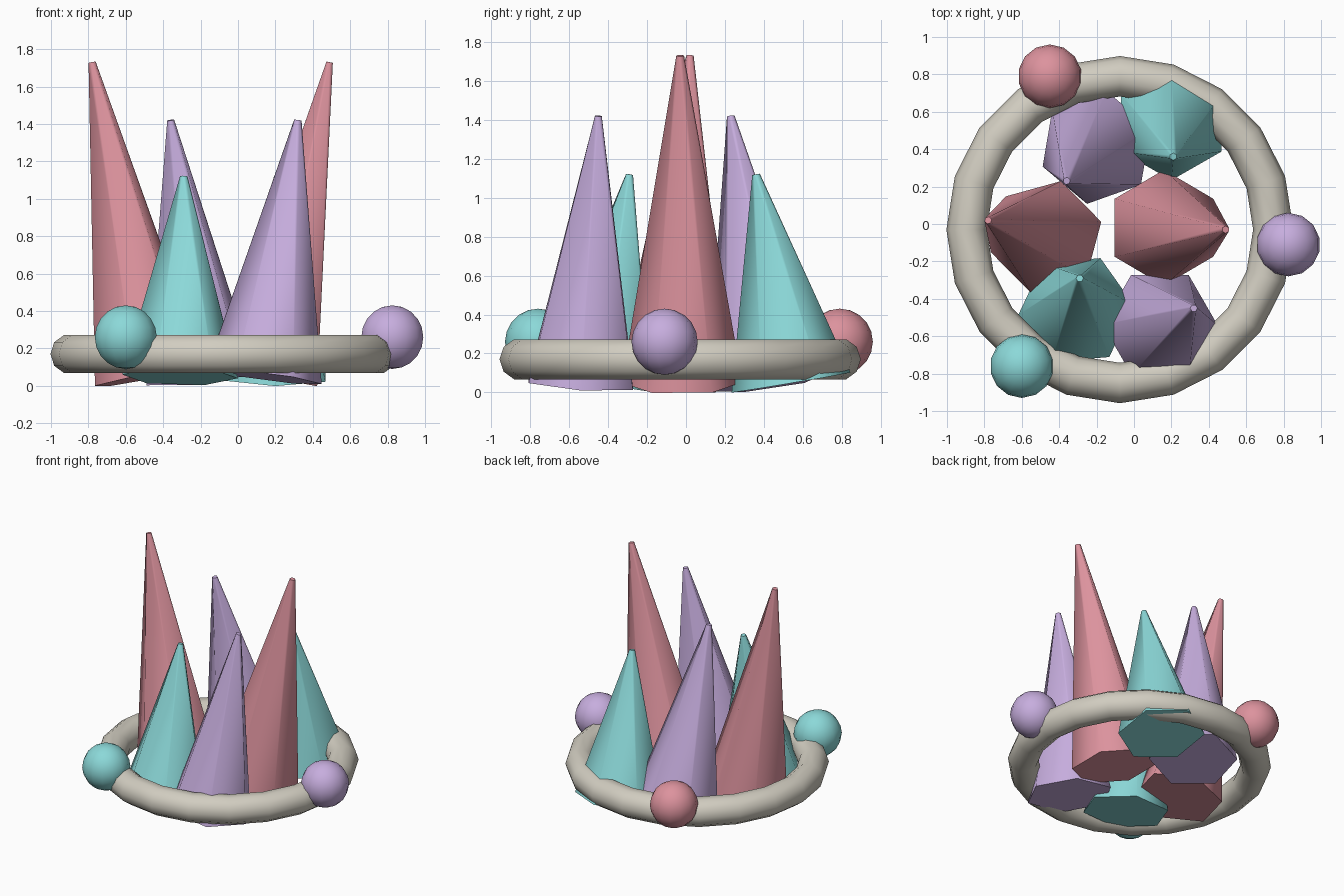
import bpy, math
from mathutils import Vector

cube = bpy.data.objects.get("Cube")
if cube:
    bpy.data.objects.remove(cube, do_unlink=True)


def material(name, rgb):
    m = bpy.data.materials.new(name)
    m.use_nodes = True
    m.diffuse_color = (*rgb, 1)
    m.node_tree.nodes["Principled BSDF"].inputs["Base Color"].default_value = (*rgb, 1)
    return m


pink = material("rose pink", (0.72, 0.29, 0.34))
lilac = material("lilac", (0.57, 0.42, 0.73))
teal = material("teal", (0.26, 0.69, 0.69))
stone = material("warm stone", (0.64, 0.61, 0.53))


def finish(name, mat, angle=180):
    ob = bpy.context.object
    ob.name = name
    ob.data.materials.append(mat)
    bpy.ops.object.shade_smooth_by_angle(angle=math.radians(angle))
    return ob


def spike(name, mat, base, tip, spin, radius=0.31):
    """Six-sided leaning cone; its base is square to its axis and touches z = 0."""
    top = Vector(tip)
    foot = Vector((*base, 0.05))
    axis = top - foot
    bpy.ops.mesh.primitive_cone_add(vertices=6, radius1=radius, radius2=0.02,
                                    depth=axis.length)
    ob = finish(name, mat, 65)
    # primitive corners start on +y, so spin is measured from there
    turn = Vector((0, 0, 1)).rotation_difference(axis)
    spun = turn.to_matrix() @ Vector((0, 0, 1)).to_track_quat('Z', 'Y').to_matrix()
    ob.data.transform(spun.to_4x4() @ rotation_z(spin))
    ob.location = (top + foot) / 2


def rotation_z(degrees):
    from mathutils import Matrix
    return Matrix.Rotation(math.radians(degrees - 90), 4, 'Z')


# Base ring
bpy.ops.mesh.primitive_torus_add(major_segments=20, minor_segments=10,
                                 major_radius=0.82, minor_radius=0.108,
                                 location=(-0.075, -0.03, 0.17))
finish("base_ring", stone)

# Leaning spikes
spike("left_tall_spike", pink, (0.16, -0.02), (0.49, -0.03, 1.73), 30)
spike("right_tall_spike", pink, (-0.47, -0.07), (-0.78, 0.02, 1.73), 15)
spike("front_middle_spike", lilac, (0.14, -0.54), (0.32, -0.45, 1.42), 0)
spike("back_middle_spike", lilac, (-0.2, 0.41), (-0.36, 0.23, 1.42), 20)
spike("front_short_spike", teal, (-0.31, -0.46), (-0.29, -0.29, 1.12), 5)
spike("back_short_spike", teal, (0.2, 0.54), (0.21, 0.36, 1.12), 30)

# Balls on the ring
for name, mat, x, y in (("back_ball", pink, -0.45, 0.79),
                        ("left_ball", lilac, 0.825, -0.11),
                        ("front_ball", teal, -0.6, -0.76)):
    bpy.ops.mesh.primitive_uv_sphere_add(segments=14, ring_count=10, radius=0.17,
                                         location=(x, y, 0.26))
    finish(name, mat)
